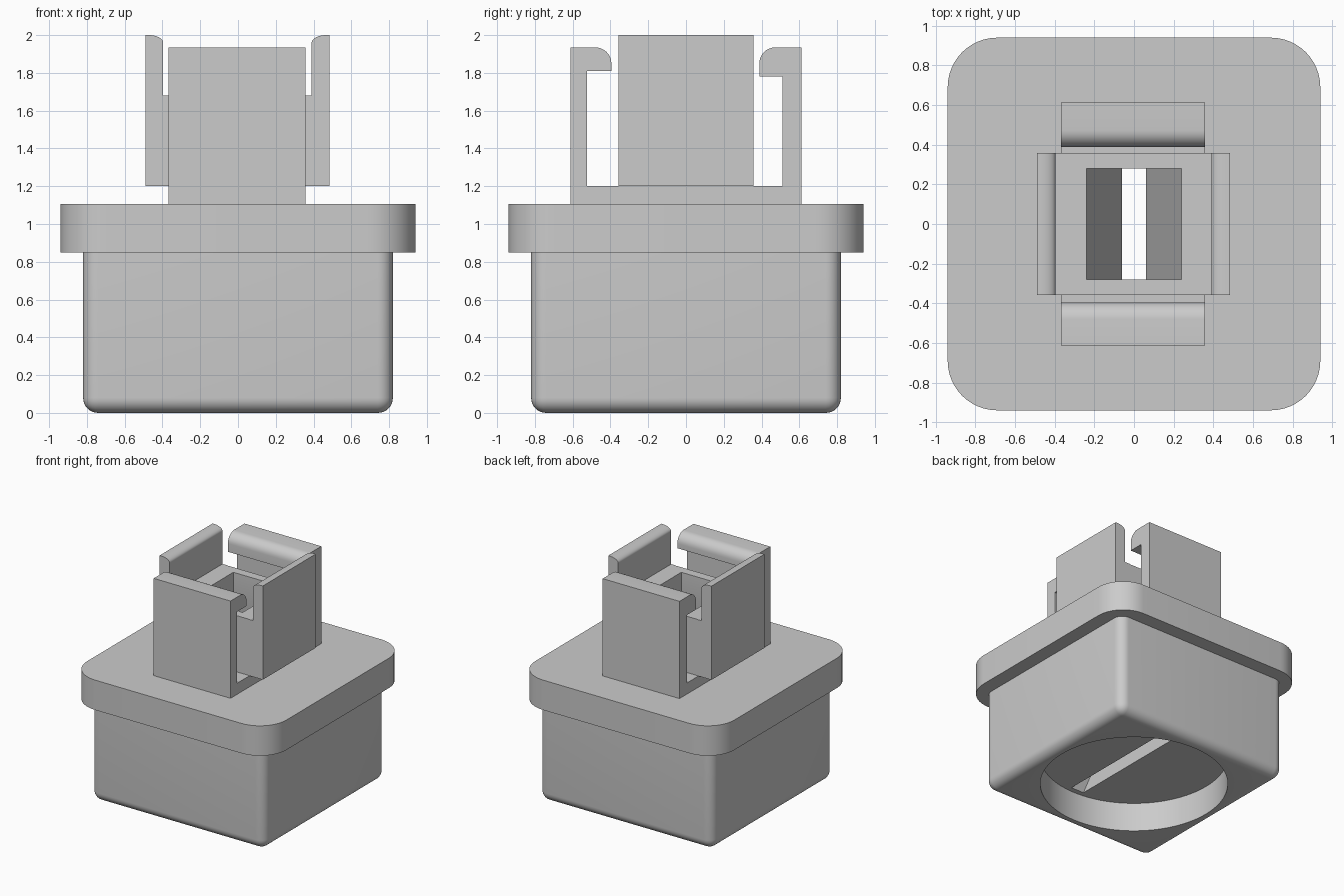
import bpy, bmesh, math
from mathutils import Vector

cube = bpy.data.objects.get("Cube")
if cube:
    bpy.data.objects.remove(cube, do_unlink=True)

grey = bpy.data.materials.new("light grey")
grey.use_nodes = True
grey.diffuse_color = (0.6, 0.6, 0.6, 1)
grey.node_tree.nodes["Principled BSDF"].inputs["Base Color"].default_value = (0.6, 0.6, 0.6, 1)


def make(name, bm):
    bmesh.ops.recalc_face_normals(bm, faces=bm.faces)
    mesh = bpy.data.meshes.new(name)
    bm.to_mesh(mesh)
    bm.free()
    mesh.materials.append(grey)
    obj = bpy.data.objects.new(name, mesh)
    bpy.context.collection.objects.link(obj)
    return obj


def box(name, lo, hi, radius=0, segments=8, pick=None):
    """Box between two corners; edges chosen by pick(a, b) are rounded."""
    bm = bmesh.new()
    bmesh.ops.create_cube(bm, size=1)
    lo, hi = Vector(lo), Vector(hi)
    for v in bm.verts:
        v.co = (lo + hi) / 2 + v.co * (hi - lo)
    if radius:
        edges = [e for e in bm.edges if pick(e.verts[0].co, e.verts[1].co)]
        bmesh.ops.bevel(bm, geom=edges, offset=radius, offset_type='OFFSET',
                        segments=segments, profile=0.5, affect='EDGES')
    return make(name, bm)


def loft(name, rings):
    """Closed solid through rings that have equal point counts."""
    bm = bmesh.new()
    loops = [[bm.verts.new(p) for p in ring] for ring in rings]
    n = len(loops[0])
    for a, b in zip(loops, loops[1:]):
        for i in range(n):
            j = (i + 1) % n
            bm.faces.new((a[i], a[j], b[j], b[i]))
    bm.faces.new(loops[0])
    bm.faces.new(loops[-1])
    return make(name, bm)


def arc(cx, cz, rx, rz, start, end, steps=8):
    angles = [math.radians(start + (end - start) * i / steps) for i in range(steps + 1)]
    return [(cx + rx * math.cos(a), cz + rz * math.sin(a)) for a in angles]


def rect(hx, hy, z):
    return [(-hx, -hy, z), (hx, -hy, z), (hx, hy, z), (-hx, hy, z)]


def vertical(a, b):
    return abs(a.z - b.z) > 0.01


# Body, flange, socket base and inner block
body = box("body", (-0.82, -0.82, 0), (0.82, 0.82, 0.86), 0.08, 8,
           lambda a, b: vertical(a, b) or max(a.z, b.z) < 0.01)
flange = box("flange", (-0.94, -0.94, 0.85), (0.94, 0.94, 1.105), 0.25, 12, vertical)
base = box("socket_base", (-0.367, -0.612, 1.1), (0.358, 0.612, 1.2))
block = box("inner_block", (-0.358, -0.355, 1.195), (0.352, 0.355, 1.68))

# Round recess underneath, and a passage that fans out into a long slot
bm = bmesh.new()
bmesh.ops.create_cone(bm, cap_ends=True, segments=96, radius1=0.725, radius2=0.725, depth=0.49)
recess = make("recess_cutter", bm)
passage = loft("passage_cutter", [rect(0.24, 0.28, 1.8), rect(0.24, 0.28, 1.2),
                                  rect(0.06, 0.68, 0.245), rect(0.06, 0.68, 0.2)])
cutters = {body: [recess, passage], flange: [passage], base: [passage], block: [passage]}
for obj, tools in cutters.items():
    for tool in tools:
        mod = obj.modifiers.new("cut", 'BOOLEAN')
        mod.operation, mod.solver, mod.object = 'DIFFERENCE', 'EXACT', tool
bpy.context.view_layer.update()
depsgraph = bpy.context.evaluated_depsgraph_get()
results = {o: bpy.data.meshes.new_from_object(o.evaluated_get(depsgraph)) for o in cutters}
for obj, mesh in results.items():
    obj.modifiers.clear()
    obj.data = mesh
for tool in (recess, passage):
    bpy.data.objects.remove(tool, do_unlink=True)

# Side clips: upright plates with a rounded inner top edge and a low inner step
clip = [(0.487, 1.2), (0.487, 2.0)] + arc(0.47, 1.96, 0.077, 0.04, 90, 0)
clip += [(0.393, 1.68), (0.35, 1.68), (0.35, 1.2)]
clip = [clip[0], clip[1]] + [(0.94 - x, z) for x, z in clip[2:11]] + clip[11:]
for side, name in ((-1, "right_clip"), (1, "left_clip")):
    loft(name, [[(side * x - 0.003, y, z) for x, z in clip] for y in (-0.357, 0.357)])

# Front and back hooks: upright plates with a rounded lip turned inward
for side, name, inner, tip, under in ((-1, "front_hook", 0.525, 0.395, 1.81),
                                      (1, "back_hook", 0.512, 0.388, 1.78)):
    hook = [(0.612, 1.2), (0.612, 1.935)] + arc(tip + 0.085, 1.85, 0.085, 0.085, 90, 180)
    hook += [(tip, under), (inner, under), (inner, 1.2)]
    loft(name, [[(x, side * y, z) for y, z in hook] for x in (-0.367, 0.358)])

# Smooth the rounded parts and keep the corners sharp
bpy.ops.object.select_all(action='DESELECT')
for obj in bpy.context.collection.objects:
    if obj.type == 'MESH':
        obj.select_set(True)
        bpy.context.view_layer.objects.active = obj
bpy.ops.object.shade_smooth_by_angle(angle=math.radians(30))
